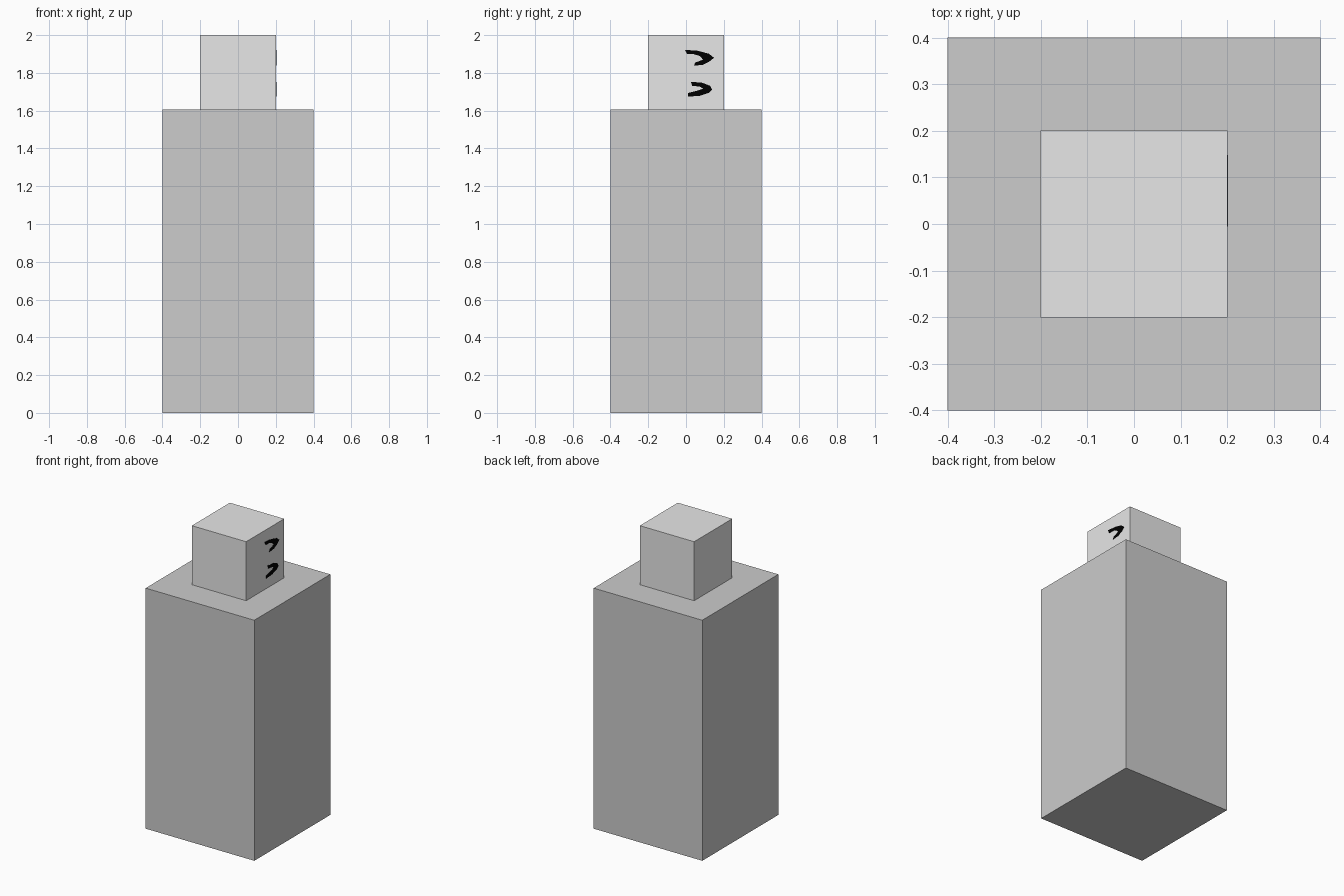
import bpy
import bmesh

if "Cube" in bpy.data.objects:
    bpy.data.objects.remove(bpy.data.objects["Cube"])


def material(name, v):
    m = bpy.data.materials.new(name)
    m.diffuse_color = (v, v, v, 1)
    m.use_nodes = True
    m.node_tree.nodes["Principled BSDF"].inputs["Base Color"].default_value = m.diffuse_color
    return m


def add(name, bm, mat):
    bmesh.ops.recalc_face_normals(bm, faces=bm.faces)
    me = bpy.data.meshes.new(name)
    bm.to_mesh(me)
    bm.free()
    me.materials.append(mat)
    ob = bpy.data.objects.new(name, me)
    bpy.context.collection.objects.link(ob)
    return ob


def box(name, width, z0, z1, mat):
    bm = bmesh.new()
    bmesh.ops.create_cube(bm, size=1)
    for v in bm.verts:
        v.co = (v.co.x * width, v.co.y * width, z0 + (v.co.z + 0.5) * (z1 - z0))
    return add(name, bm, mat)


def plate(name, outline, x0, x1, mat):
    bm = bmesh.new()
    face = bm.faces.new([bm.verts.new((x0, y, z)) for y, z in outline])
    ext = bmesh.ops.extrude_face_region(bm, geom=[face], use_keep_orig=True)
    for v in ext["geom"]:
        if isinstance(v, bmesh.types.BMVert):
            v.co.x = x1
    return add(name, bm, mat)


grey = material("mid grey", 0.604)
light = material("light grey", 0.8)
black = material("black", 0.0)

# Body and head blocks
box("body", 0.802, 0.0, 1.606, grey)
box("head", 0.401, 1.606, 2.0, light)

# Two painted hooked marks on the right side of the head
upper = [(-0.005, 1.922), (0.063, 1.917), (0.122, 1.901), (0.148, 1.880),
         (0.122, 1.859), (0.090, 1.843), (0.042, 1.838), (0.048, 1.854),
         (0.090, 1.870), (0.074, 1.889), (0.042, 1.899), (0.005, 1.899)]
lower = [(0.026, 1.753), (0.085, 1.748), (0.127, 1.732), (0.138, 1.711),
         (0.122, 1.695), (0.074, 1.679), (0.011, 1.674), (0.011, 1.694),
         (0.058, 1.705), (0.090, 1.716), (0.074, 1.727), (0.032, 1.732)]
for name, outline in (("upper_mark", upper), ("lower_mark", lower)):
    plate(name, outline, 0.2, 0.2025, black)
